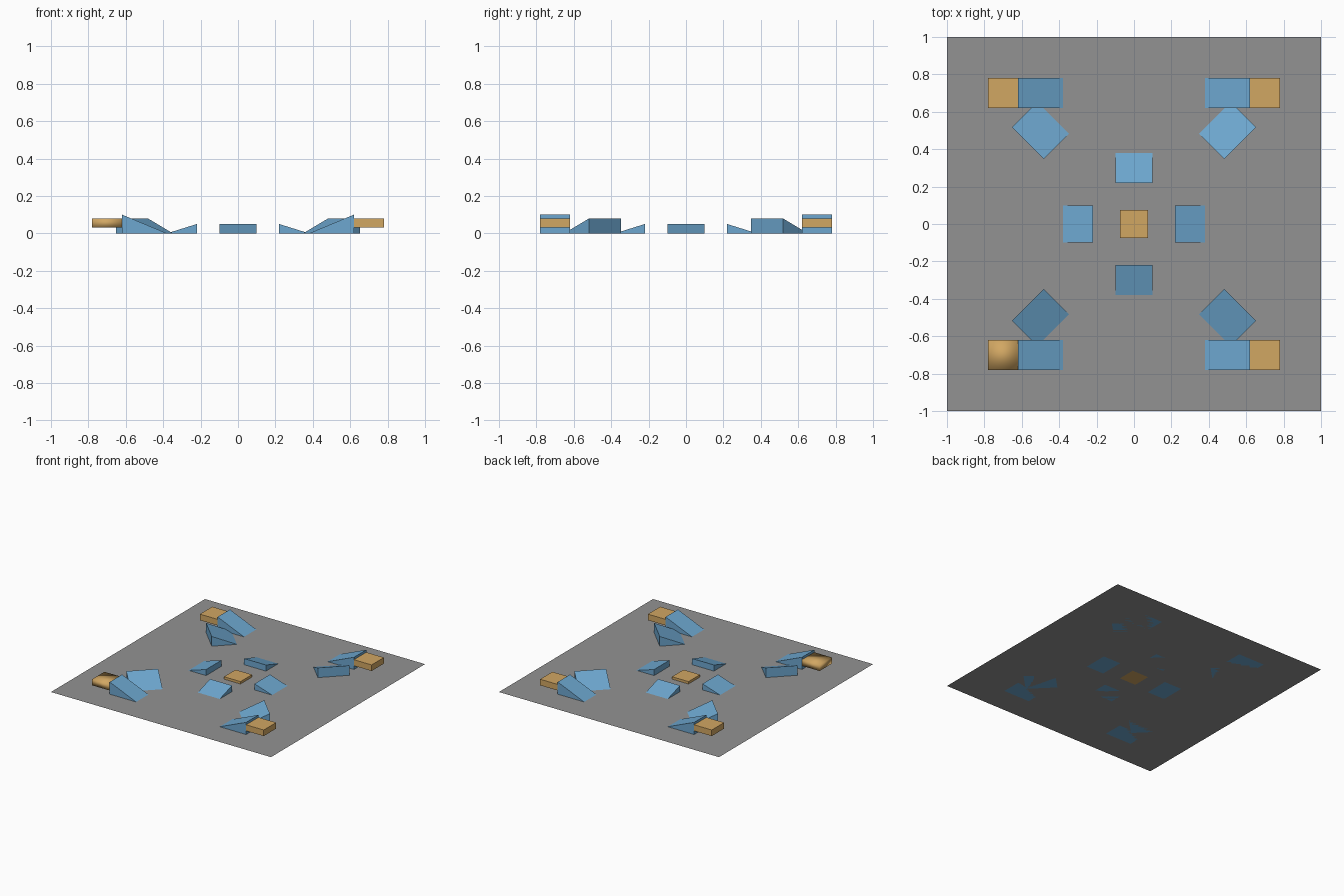
import bpy, bmesh, math

if "Cube" in bpy.data.objects:
    bpy.data.objects.remove(bpy.data.objects["Cube"])


def material(name, rgb):
    m = bpy.data.materials.new(name)
    m.diffuse_color = (*rgb, 1)
    m.use_nodes = True
    m.node_tree.nodes["Principled BSDF"].inputs["Base Color"].default_value = m.diffuse_color
    return m


GREY = material("floor grey", (0.29, 0.29, 0.29))
BLUE = material("ramp blue", (0.155, 0.39, 0.63))
TAN = material("platform tan", (0.64, 0.385, 0.124))


def make(name, verts, faces, mat, loc=(0, 0, 0), angle=0):
    me = bpy.data.meshes.new(name)
    me.from_pydata(verts, [], faces)
    bm = bmesh.new()
    bm.from_mesh(me)
    if len(faces) > 1:
        bmesh.ops.recalc_face_normals(bm, faces=bm.faces)
    bm.to_mesh(me)
    bm.free()
    me.materials.append(mat)
    ob = bpy.data.objects.new(name, me)
    ob.location = loc
    ob.rotation_euler.z = angle
    bpy.context.collection.objects.link(ob)
    return ob


def wedge(name, x, y, length, width, height, angle):
    """Ramp rising along its local +x direction."""
    l, w = length / 2, width / 2
    verts = [(-l, -w, 0), (-l, w, 0), (l, -w, 0), (l, w, 0), (l, -w, height), (l, w, height)]
    faces = [(0, 1, 3, 2), (0, 4, 5, 1), (2, 3, 5, 4), (0, 2, 4), (1, 5, 3)]
    return make(name, verts, faces, BLUE, (x, y, 0), angle)


def box(name, x, y, size, z0, z1):
    s = size / 2
    verts = [(i, j, k) for i in (-s, s) for j in (-s, s) for k in (z0, z1)]
    faces = [(0, 1, 3, 2), (4, 6, 7, 5), (0, 4, 5, 1), (2, 3, 7, 6), (0, 2, 6, 4), (1, 5, 7, 3)]
    return make(name, verts, faces, TAN, (x, y, 0))


# Flat floor sheet
make("floor", [(-1, -1, 0), (1, -1, 0), (1, 1, 0), (-1, 1, 0)], [(0, 1, 2, 3)], GREY)

# Centre platform with four ramps rising towards it
box("centre_platform", 0, 0, 0.15, 0, 0.02)
for i in range(4):
    a = i * math.pi / 2
    wedge(f"inner_ramp_{i + 1}", 0.3 * math.cos(a), 0.3 * math.sin(a), 0.16, 0.2, 0.05, a + math.pi)

# Corner groups: raised platform, its ramp, and a diagonal ramp
for sx, lr in ((-1, "left"), (1, "right")):
    for sy, fb in ((-1, "front"), (1, "back")):
        tag = f"{fb}_{lr}"
        platform = box(f"corner_platform_{tag}", 0.7 * sx, 0.7 * sy, 0.16, 0.03, 0.08)
        if sx < 0 and sy < 0:  # this one platform is softly shaded
            platform.data.shade_smooth()
        wedge(f"corner_ramp_{tag}", 0.5 * sx, 0.7 * sy, 0.24, 0.16, 0.1, 0 if sx > 0 else math.pi)
        wedge(f"diagonal_ramp_{tag}", 0.5 * sx, 0.5 * sy, 0.19, 0.24, 0.08, math.atan2(-sy, sx))
